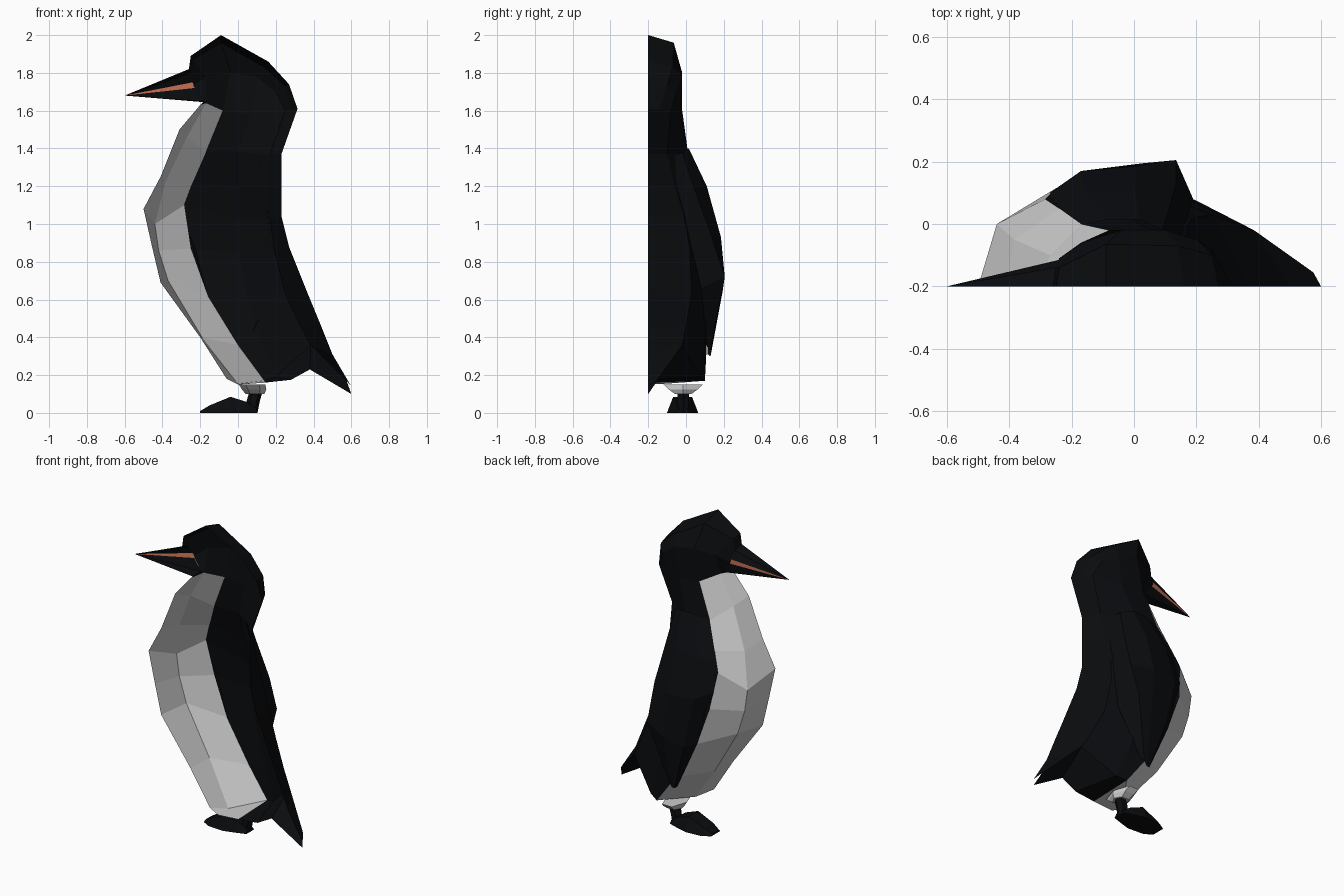
import bpy, bmesh, math
from mathutils import Vector

if "Cube" in bpy.data.objects:
    bpy.data.objects.remove(bpy.data.objects["Cube"])

CUT = -0.2  # the model is an open half shell, cut along this y plane


def material(name, rgb):
    m = bpy.data.materials.new(name)
    m.diffuse_color = (*rgb, 1)
    m.use_nodes = True
    m.node_tree.nodes["Principled BSDF"].inputs["Base Color"].default_value = m.diffuse_color
    return m


BLACK = material("black_feather", (0.003, 0.0035, 0.0045))
ORANGE = material("orange_bill", (0.6, 0.17, 0.09))


def finish(name, bm, mat=None, shell=False):
    bmesh.ops.remove_doubles(bm, verts=bm.verts, dist=0.0005)
    bmesh.ops.recalc_face_normals(bm, faces=bm.faces)
    if shell:  # turn open shells outwards from the body axis
        out = 0
        for f in bm.faces:
            c = f.calc_center_median()
            out += f.normal.dot(c - Vector((0, CUT, c.z))) * f.calc_area()
        if out < 0:
            bmesh.ops.reverse_faces(bm, faces=bm.faces)
    me = bpy.data.meshes.new(name)
    bm.to_mesh(me)
    bm.free()
    if mat:
        me.materials.append(mat)
    ob = bpy.data.objects.new(name, me)
    bpy.context.collection.objects.link(ob)
    return ob


def loft(name, strands, mat=None, closed=False):
    """Skin neighbouring strands of equal length; closed also joins and caps them."""
    bm = bmesh.new()
    vs = [[bm.verts.new(p) for p in s] for s in strands]
    n = len(vs)
    for i in range(n if closed else n - 1):
        a, b = vs[i], vs[(i + 1) % n]
        for j in range(len(a) - 1):
            bm.faces.new((a[j], a[j + 1], b[j + 1], b[j]))
    if closed:
        bm.faces.new([s[0] for s in vs])
        bm.faces.new([s[-1] for s in vs])
    return finish(name, bm, mat, not closed)


def on_cut(pts):
    return [(x, CUT, z) for x, z in pts]


# Body strands, neck to bottom
front = on_cut([(-.2, 1.63), (-.31, 1.5), (-.41, 1.25), (-.5, 1.08),
                (-.455, .88), (-.41, .69), (-.2, .4), (-.06, .18)])
mid = [(-.17, -.11, 1.64), (-.27, -.1, 1.46), (-.385, -.05, 1.22), (-.44, 0, 1.0),
       (-.42, 0, .86), (-.37, 0, .7), (-.19, -.02, .4), (0, -.1, .155)]
edge = [(-.08, -.02, 1.6), (-.17, 0, 1.38), (-.24, .05, 1.22), (-.285, .08, 1.1),
        (-.25, .115, .87), (-.16, .115, .62), (0, .11, .36), (.14, .1, .17)]
side = [(.07, -.03, 1.58), (0, .01, 1.38), (0, .06, 1.2), (0, .1, 1.02),
        (0, .12, .85), (.05, .115, .62), (.13, .1, .37), (.2, .075, .19)]
flank = [(.25, -.08, 1.6), (.17, -.1, 1.37), (.16, -.06, 1.2), (.17, -.01, 1.03),
         (.19, .02, .87), (.25, .03, .63), (.33, 0, .46), (.385, -.02, .36)]
back = on_cut([(.315, 1.61), (.23, 1.37), (.23, 1.2), (.23, 1.04),
               (.27, .88), (.37, .63), (.44, .46), (.5, .31)])
loft("belly", [front, mid, edge])
loft("back_coat", [edge, side, flank, back], BLACK)

# Undersides closing the body
loft("belly_underside", [[front[-1], mid[-1], edge[-1]],
                         on_cut([(-.06, .18), (.0, .15), (.14, .16)])])
loft("rump_underside", [[edge[-1], side[-1], flank[-1]],
                        on_cut([(.14, .16), (.28, .175), (.38, .23)])], BLACK)

# Tail: upper and lower sheets meeting at the tip
loft("tail", [[back[-1], (.6, CUT, .14)], [flank[-1], (.575, -.155, .17)],
              [(.38, CUT, .23), (.6, CUT, .1)]], BLACK)

# Head strands, bill base to nape
crown = on_cut([(-.26, 1.82), (-.25, 1.89), (-.09, 2.0), (.16, 1.86), (.27, 1.74), (.315, 1.61)])
brow = [(-.25, -.14, 1.8), (-.24, -.14, 1.87), (-.09, -.065, 1.96),
        (.14, -.07, 1.83), (.25, -.1, 1.73), (.2825, -.14, 1.605)]
cheek = [(-.24, -.11, 1.73), (-.17, -.06, 1.78), (-.04, -.02, 1.8),
         (.1, -.02, 1.78), (.2, -.05, 1.7), (.25, -.08, 1.6)]
jaw = [(-.18, -.12, 1.65), (-.17, -.11, 1.64), (-.08, -.02, 1.6),
       (.07, -.03, 1.58), (.16, -.055, 1.59), (.25, -.08, 1.6)]
loft("head", [crown, brow, cheek, jaw], BLACK)
loft("chin", [[(-.18, CUT, 1.645), (-.2, CUT, 1.63)], jaw[:2]], BLACK)


# Bill: fans from the tip to the half-round base
def fan(name, tip, base, mat):
    bm = bmesh.new()
    t = bm.verts.new(tip)
    b = [bm.verts.new(p) for p in base]
    for p, q in zip(b, b[1:]):
        bm.faces.new((t, p, q))
    finish(name, bm, mat, True)


tip = (-.6, CUT, 1.68)
upper, lower = (-.24, -.115, 1.75), (-.23, -.115, 1.72)
fan("upper_bill", tip, [crown[0], brow[0], upper], BLACK)
fan("bill_stripe", tip, [upper, lower], ORANGE)
fan("lower_bill", tip, [lower, jaw[0], (-.18, CUT, 1.645)], BLACK)

# Wing: broad shoulder growing out of the side, tapering to a free tip
root = [(-.16, 0, 1.38), (-.25, .065, 1.17), (-.27, .1, .98), (-.165, .115, .63), (-.02, .115, .31)]
lead = [(-.08, .015, 1.4), (-.16, .1, 1.17), (-.17, .17, .93), (-.1, .165, .6), (-.01, .128, .3)]
ridge = [(.02, .015, 1.4), (0, .11, 1.2), (0, .185, .93), (.03, .195, .65), (.01, .13, .3)]
trail = [(.09, -.02, 1.38), (.11, .04, 1.2), (.135, .13, .95), (.135, .205, .72), (.03, .13, .33)]
inner = [(.11, -.07, 1.36), (.15, -.04, 1.17), (.165, .005, .98), (.19, .08, .66), (.04, .112, .35)]
loft("wing", [root, lead, ridge, trail, inner], BLACK)


# Leg parts: six-sided tapered rings
def rings(name, sections, mat=None):
    ang = [math.tau * k / 6 for k in range(6)]
    loft(name, [[(x + rx * math.cos(a), y + ry * math.sin(a), z)
                 for x, y, z, rx, ry in sections] for a in ang], mat, True)


rings("thigh", [(.075, -.015, .15, .07, .12), (.085, -.015, .125, .065, .09),
                (.09, -.015, .1, .05, .05)])
rings("leg", [(.1, -.015, .13, .035, .035), (.08, -.015, .06, .035, .035),
              (.075, -.015, 0, .028, .03)], BLACK)

# Foot: cross-sections from toe to heel (x, top height, half width)
foot = [(-.2, .01, .045), (-.15, .04, .075), (-.04, .085, .083), (.04, .06, .06), (.1, .02, .04)]
loft("foot", [[(x, -.018 + s * w * k, h * t) for x, h, w in foot]
              for s, k, t in ((-1, 1, 0), (-1, .6, 1), (1, .6, 1), (1, 1, 0))], BLACK, True)
